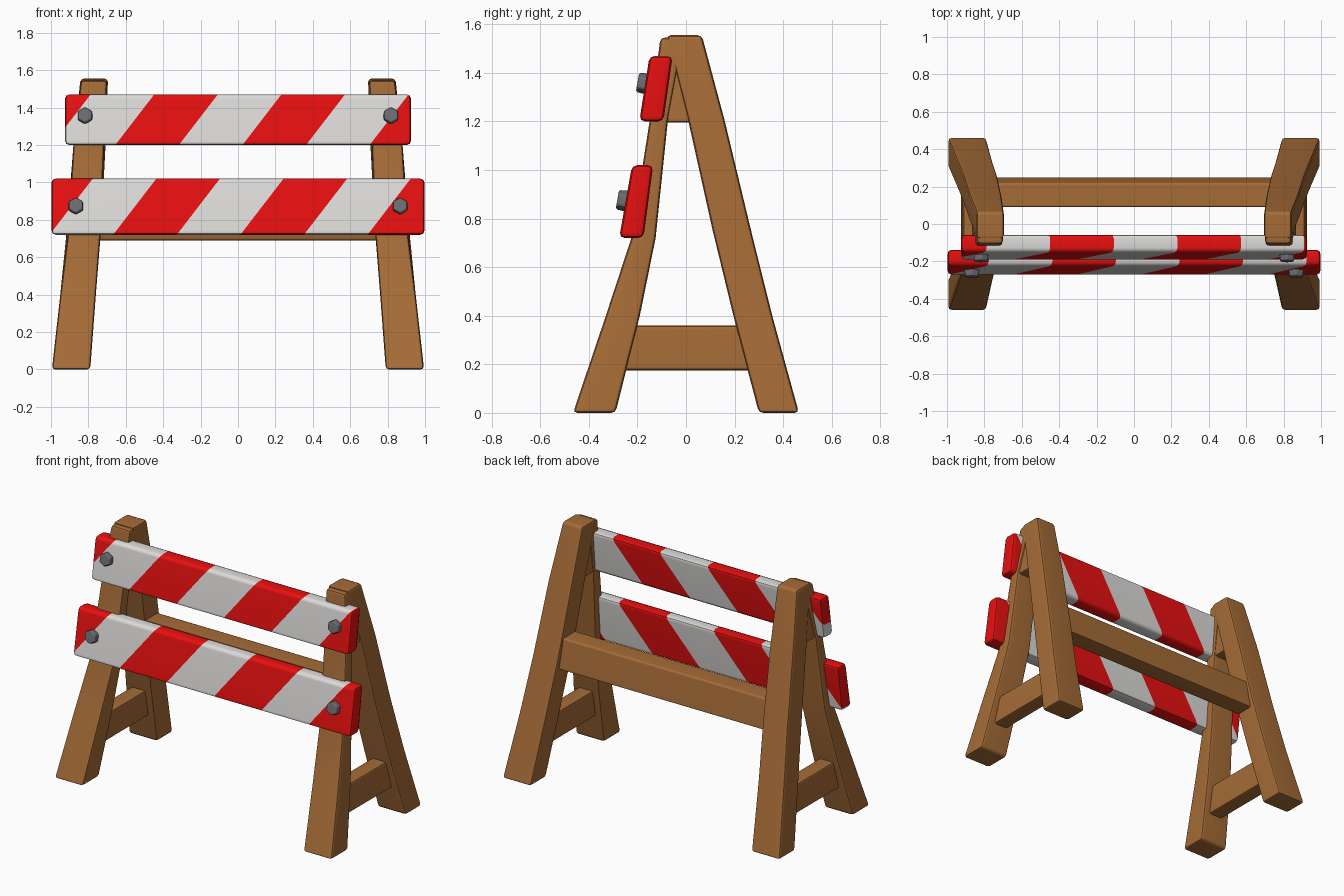
import bpy, bmesh, math
from mathutils import Matrix, Vector

cube = bpy.data.objects.get("Cube")
if cube:
    bpy.data.objects.remove(cube, do_unlink=True)


def material(name, rgb, rough=0.7):
    m = bpy.data.materials.new(name)
    m.use_nodes = True
    m.diffuse_color = (*rgb, 1)
    bsdf = m.node_tree.nodes["Principled BSDF"]
    bsdf.inputs["Base Color"].default_value = (*rgb, 1)
    bsdf.inputs["Roughness"].default_value = rough
    return m


WOOD = material("brown wood", (0.38, 0.15, 0.038))
RED = material("red paint", (0.80, 0.005, 0.005))
WHITE = material("white paint", (0.72, 0.71, 0.69))
STEEL = material("grey steel", (0.15, 0.155, 0.165))


def finish(name, bm, mats):
    """Turn a bmesh into a smooth-shaded object with flat broad faces."""
    me = bpy.data.meshes.new(name)
    bm.to_mesh(me)
    bm.free()
    ob = bpy.data.objects.new(name, me)
    bpy.context.collection.objects.link(ob)
    for m in mats:
        me.materials.append(m)
    bpy.ops.object.select_all(action="DESELECT")
    ob.select_set(True)
    bpy.context.view_layer.objects.active = ob
    bpy.ops.object.shade_smooth_by_angle(angle=math.radians(40))
    ob.modifiers.new("Flat faces", "WEIGHTED_NORMAL").keep_sharp = True
    return ob


def soften(bm, width):
    """Round every distinct edge."""
    bmesh.ops.recalc_face_normals(bm, faces=bm.faces)
    edges = [e for e in bm.edges if e.calc_face_angle(0) > math.radians(40)]
    bmesh.ops.bevel(bm, geom=edges, offset=width, segments=2,
                    profile=0.5, affect="EDGES", clamp_overlap=True)


def timber(sections, width=0.02, side=1):
    """Beam lofted through level sections (z, y0, y1, x0, x1)."""
    bm = bmesh.new()
    rings = []
    for z, y0, y1, x0, x1 in sections:
        corners = ((x0, y0), (x1, y0), (x1, y1), (x0, y1))
        rings.append([bm.verts.new((side * x, y, z)) for x, y in corners])
    for a, b in zip(rings, rings[1:]):
        for i in range(4):
            j = (i + 1) % 4
            bm.faces.new((a[i], a[j], b[j], b[i]))
    bm.faces.new(rings[0])
    bm.faces.new(rings[-1])
    soften(bm, width)
    return bm


# A-frame parts, given for the +x side
FRAME = {
    "front_leg": [(0, -0.465, -0.29, 0.79, 0.995),
                  (0.40, -0.33, -0.19, 0.76, 0.95),
                  (0.72, -0.225, -0.125, 0.735, 0.91),
                  (1.20, -0.15, -0.075, 0.715, 0.88),
                  (1.545, -0.105, -0.01, 0.70, 0.84)],
    "back_leg": [(0, 0.30, 0.465, 0.79, 0.995),
                 (0.40, 0.195, 0.355, 0.76, 0.95),
                 (0.75, 0.11, 0.268, 0.732, 0.915),
                 (1.20, 0.01, 0.16, 0.708, 0.88),
                 (1.555, -0.08, 0.065, 0.695, 0.842)],
    "apex_block": [(1.195, -0.14, 0.12, 0.722, 0.868),
                   (1.54, -0.09, 0.04, 0.71, 0.83)],
    "lower_brace": [(0.175, -0.28, 0.28, 0.82, 0.925),
                    (0.36, -0.26, 0.26, 0.81, 0.915)],
}
for label, side in (("left", 1), ("right", -1)):
    for part, sections in FRAME.items():
        finish(f"{label}_{part}", timber(sections, 0.018, side), [WOOD])

# Rail joining the back legs
finish("back_rail", timber([(0.69, 0.125, 0.25, -0.80, 0.80),
                            (0.885, 0.09, 0.22, -0.79, 0.79)], 0.012), [WOOD])


def striped_board(name, z0, z1, bottom, top, half):
    """Leaning board cut into slanted red and white stripes."""
    bm = timber([(z0, *bottom, -half, half), (z1, *top, -half, half)], 0.022)
    lean, start, pitch = 0.77, 0.128, 0.34
    zc = (z0 + z1) / 2
    for k in range(-3, 3):
        bmesh.ops.bisect_plane(bm, geom=bm.verts[:] + bm.edges[:] + bm.faces[:],
                               plane_co=(start + k * pitch, 0, zc),
                               plane_no=Vector((1, 0, -lean)).normalized())
    for f in bm.faces:
        c = f.calc_center_median()
        f.material_index = math.floor((c.x - lean * (c.z - zc) - start) / pitch) % 2
    return finish(name, bm, [RED, WHITE])


striped_board("upper_board", 1.20, 1.47, (-0.192, -0.093), (-0.15, -0.055), 0.925)
striped_board("lower_board", 0.72, 1.02, (-0.275, -0.175), (-0.222, -0.135), 0.997)


# Hexagonal bolts through the boards
def bolt(name, x, y, z):
    bm = bmesh.new()
    bmesh.ops.create_cone(bm, cap_ends=True, segments=6, radius1=0.048,
                          radius2=0.042, depth=0.07)
    soften(bm, 0.008)
    lean = math.radians(90 - 10)
    bm.transform(Matrix.Translation((x, y, z)) @ Matrix.Rotation(lean, 4, "X"))
    finish(name, bm, [STEEL])


for label, side in (("left", 1), ("right", -1)):
    bolt(f"{label}_upper_bolt", side * 0.818, -0.165, 1.355)
    bolt(f"{label}_lower_bolt", side * 0.867, -0.248, 0.872)
